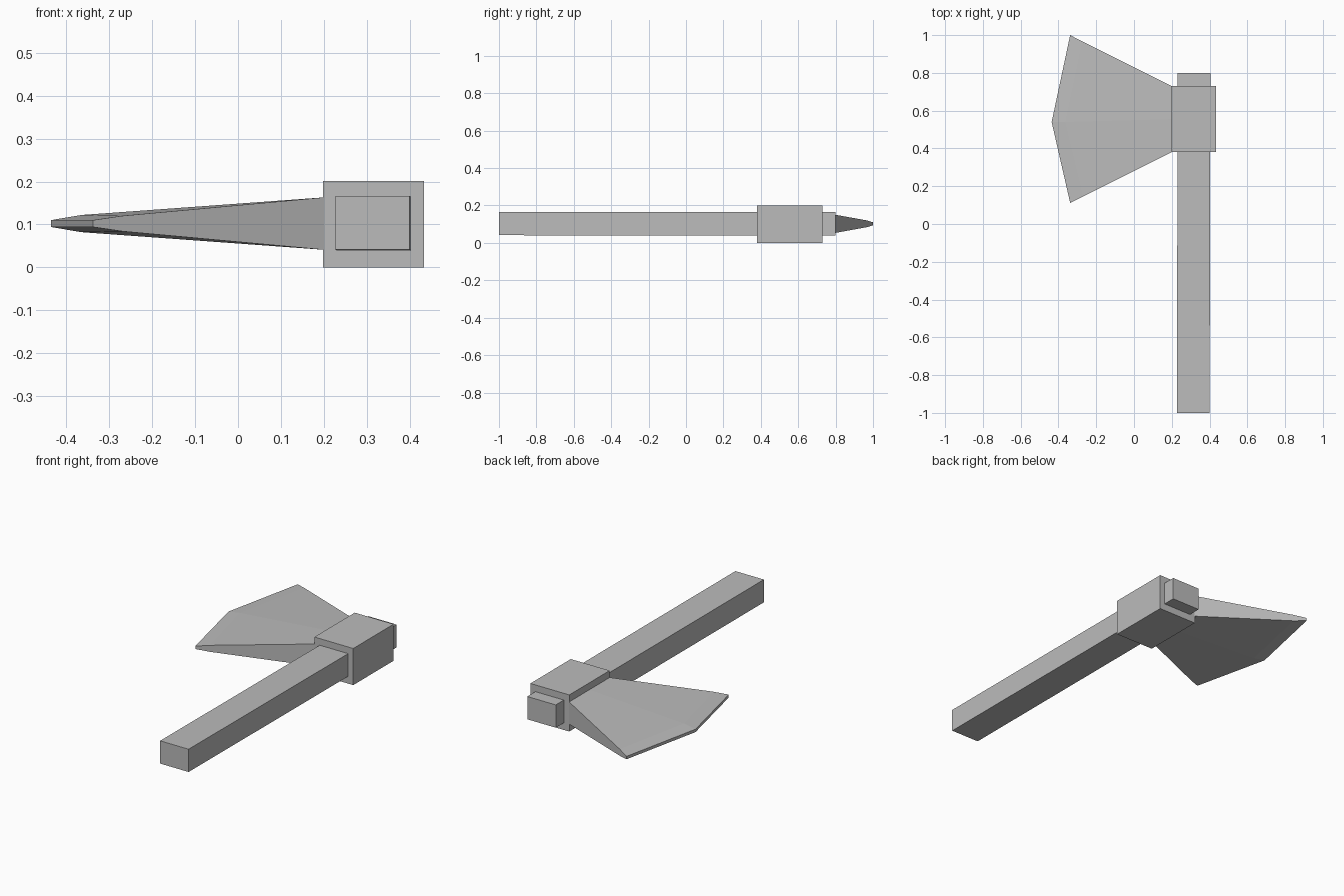
import bpy, bmesh

cube = bpy.data.objects.get("Cube")
if cube:
    bpy.data.objects.remove(cube, do_unlink=True)

GREY = (0.5, 0.5, 0.5, 1)
mat = bpy.data.materials.new("plain grey")
mat.use_nodes = True
mat.diffuse_color = GREY
mat.node_tree.nodes["Principled BSDF"].inputs["Base Color"].default_value = GREY


def add_object(name, bm):
    bmesh.ops.recalc_face_normals(bm, faces=bm.faces)
    mesh = bpy.data.meshes.new(name)
    bm.to_mesh(mesh)
    bm.free()
    mesh.materials.append(mat)
    obj = bpy.data.objects.new(name, mesh)
    bpy.context.collection.objects.link(obj)
    return obj


def box(name, lo, hi, drift=(0, 0)):
    """Box from lo to hi; drift shifts the back end in x and z."""
    bm = bmesh.new()
    bmesh.ops.create_cube(bm, size=1)
    for v in bm.verts:
        back = v.co.y > 0
        v.co = [lo[i] if v.co[i] < 0 else hi[i] for i in range(3)]
        if back:
            v.co.x += drift[0]
            v.co.z += drift[1]
    return add_object(name, bm)


# Handle, leaning very slightly, and the collar around it
box("handle", (0.227, -1, 0.041), (0.4, 0.8, 0.166), (0.004, -0.002))
box("collar", (0.198, 0.38, 0), (0.434, 0.73, 0.201))

# Blade: rows run from the root to the cutting edge,
# each point being x, y and half thickness
MID_Z = 0.102
rows = [
    [(0.2, 0.38, 0.061), (0.2, 0.555, 0.061), (0.2, 0.73, 0.061)],
    [(-0.27, 0.145, 0.018), (-0.365, 0.54, 0.02), (-0.275, 0.967, 0.018)],
    [(-0.338, 0.112, 0.008), (-0.436, 0.54, 0.008), (-0.338, 1.0, 0.008)],
]
bm = bmesh.new()
top, bottom = [
    [[bm.verts.new((x, y, MID_Z + s * t)) for x, y, t in row] for row in rows]
    for s in (1, -1)
]
# Broad faces and cutting bevels
for side in (top, bottom):
    for a, b in zip(side, side[1:]):
        for j in range(2):
            bm.faces.new((a[j], a[j + 1], b[j + 1], b[j]))
# Narrow rim around the outline
rim = [(0, 0), (1, 0), (2, 0), (2, 1), (2, 2), (1, 2), (0, 2), (0, 1)]
for (i, j), (k, m) in zip(rim, rim[1:] + rim[:1]):
    bm.faces.new((top[i][j], top[k][m], bottom[k][m], bottom[i][j]))
add_object("blade", bm)
